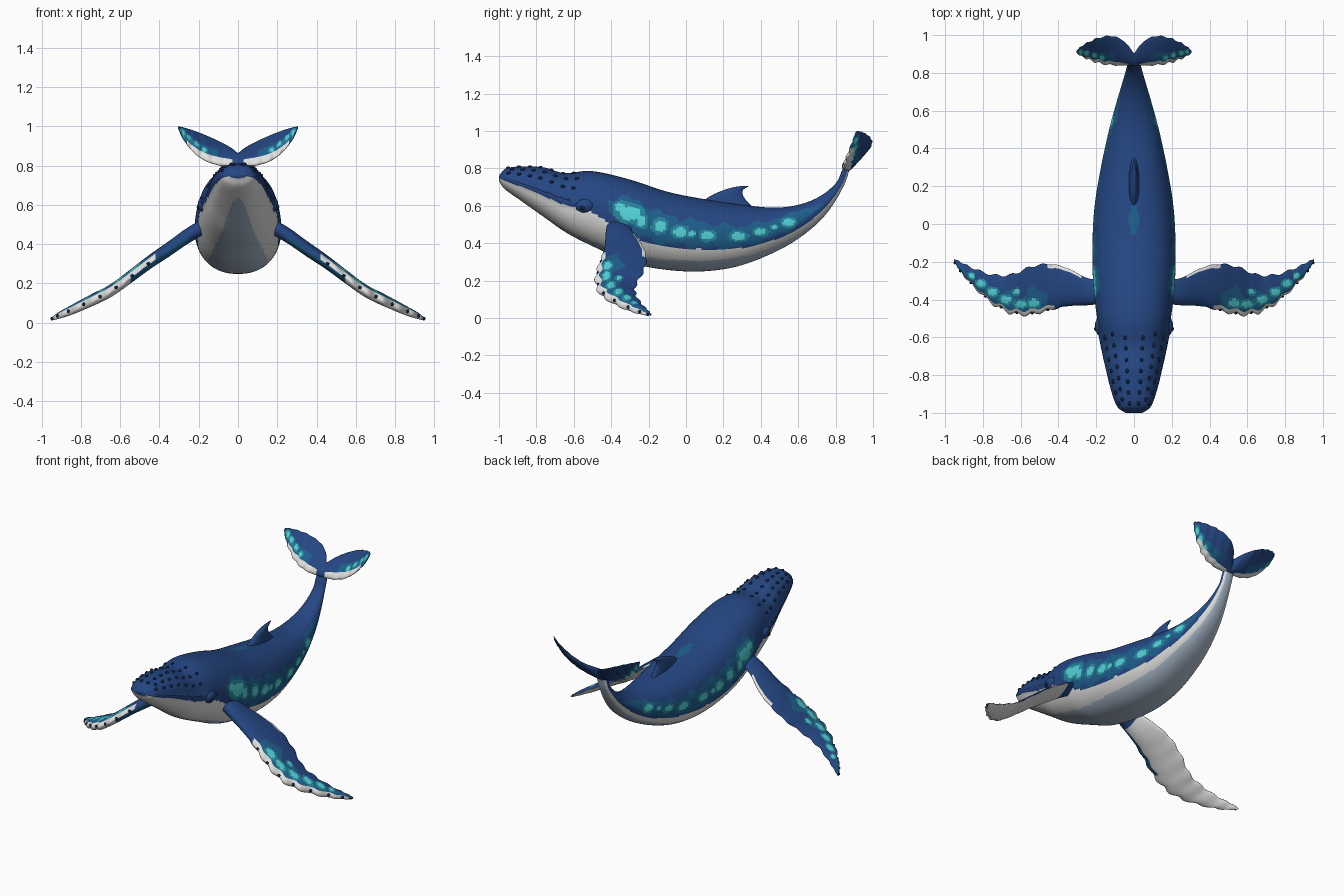
import bpy, bmesh, math
from math import sin, cos, pi
from mathutils import Vector

if "Cube" in bpy.data.objects:
    bpy.data.objects.remove(bpy.data.objects["Cube"])

# ---------- colours ----------
COLS = [("navy", (.018, .062, .225)), ("mid_blue", (.013, .112, .262)), ("teal", (.021, .235, .32)),
        ("bright_cyan", (.085, .64, .68)), ("off_white", (.76, .76, .75)), ("pale_blue", (.42, .51, .63)),
        ("dark_navy", (.007, .016, .055))]
MATS = []
for n, c in COLS:
    m = bpy.data.materials.new(n)
    m.diffuse_color = (*c, 1)
    m.use_nodes = True
    m.node_tree.nodes["Principled BSDF"].inputs["Base Color"].default_value = m.diffuse_color
    MATS.append(m)
NAVY, MID, TEAL, CYAN, WHITE, PALE, DARK = range(7)


# ---------- helpers ----------
def spline(rows, t):
    """Catmull-Rom through rows of numbers, t in 0..len-1"""
    i = min(int(t), len(rows) - 2)
    f = t - i
    b, c = rows[i], rows[i + 1]
    a = rows[i - 1] if i > 0 else [2 * p - q for p, q in zip(b, c)]
    d = rows[i + 2] if i + 2 < len(rows) else [2 * q - p for p, q in zip(b, c)]
    return [.5 * (2 * q + (r - p) * f + (2 * p - 5 * q + 4 * r - s) * f * f + (3 * q - p - 3 * r + s) * f ** 3)
            for p, q, r, s in zip(a, b, c, d)]


def table(pts, y):
    if y <= pts[0][0]:
        return pts[0][1]
    for (a, u), (b, v) in zip(pts, pts[1:]):
        if y <= b:
            return u + (v - u) * (y - a) / (b - a)
    return pts[-1][1]


def spot(p, q, spots, grow=1):
    return any(((p - a) / (r * grow)) ** 2 + ((q - b) / (s * grow)) ** 2 < 1 for a, b, r, s in spots)


def finish(name, bm, mirror=False):
    bmesh.ops.recalc_face_normals(bm, faces=bm.faces)
    for f in bm.faces:
        f.smooth = True
    me = bpy.data.meshes.new(name)
    bm.to_mesh(me)
    bm.free()
    for m in MATS:
        me.materials.append(m)
    ob = bpy.data.objects.new(name, me)
    bpy.context.collection.objects.link(ob)
    if mirror:
        ob.modifiers.new("mirror", "MIRROR")
    return ob


def loft(name, surf, ns, na, colour, caps=(True, True), mirror=False):
    """surf(s, a) -> point, s in 0..1, a in 0..2pi; colour(s, a, centre) -> index"""
    bm = bmesh.new()
    rings = [[bm.verts.new(surf(i / ns, 2 * pi * j / na)) for j in range(na)] for i in range(ns + 1)]
    for i in range(ns):
        for j in range(na):
            k = (j + 1) % na
            f = bm.faces.new((rings[i][j], rings[i][k], rings[i + 1][k], rings[i + 1][j]))
            f.material_index = colour((i + .5) / ns, 2 * pi * (j + .5) / na, f.calc_center_median())
    for ring, on in ((rings[0], caps[0]), (rings[-1], caps[1])):
        if on:
            bm.faces.new(ring)
    return finish(name, bm, mirror)


def beads(name, items, mat, mirror=True):
    """small spheres: (point, radius vector)"""
    bm = bmesh.new()
    for p, r in items:
        vs = bmesh.ops.create_icosphere(bm, subdivisions=2, radius=1)["verts"]
        for v in vs:
            v.co = Vector((v.co.x * r[0], v.co.y * r[1], v.co.z * r[2])) + Vector(p)
    for f in bm.faces:
        f.material_index = mat
    return finish(name, bm, mirror)


# ---------- body: back y,z / belly y,z / half width ----------
BODY = [(-.998, .765, -1, .735, .045), (-.96, .80, -.97, .69, .085), (-.88, .81, -.88, .625, .115),
        (-.76, .805, -.76, .54, .143), (-.65, .775, -.63, .45, .168), (-.5, .785, -.46, .365, .198),
        (-.3, .74, -.3, .295, .217), (-.1, .675, -.1, .257, .22), (.1, .635, .1, .25, .208),
        (.3, .605, .3, .283, .175), (.47, .59, .52, .375, .133), (.6, .605, .68, .485, .093),
        (.715, .65, .775, .59, .062), (.80, .72, .845, .71, .04), (.835, .79, .872, .785, .036),
        (.868, .85, .895, .84, .02)]
# height fraction where the white belly meets the blue back
EDGE = [(-1, .4), (-.76, .42), (-.57, .5), (-.45, .42), (-.22, .29), (.07, .31), (.34, .28), (.55, .25), (.9, .28)]
BAND = [(-.42, .6), (-.3, .55), (-.14, .48), (.02, .455), (.12, .44), (.28, .435), (.4, .46), (.55, .51), (.72, .6)]
BANDW = [(-.42, .02), (-.36, .08), (-.25, .095), (-.1, .075), (.3, .055), (.6, .04), (.74, .0)]
SPOTS = [(-.3, .56, .055, .036), (-.35, .59, .03, .025), (-.24, .52, .025, .03), (-.14, .49, .03, .03),
         (-.03, .46, .035, .024), (.115, .44, .032, .022), (.28, .437, .036, .02), (.4, .46, .03, .017),
         (.55, .51, .03, .02), (.47, .485, .015, .01), (.03, .45, .018, .014)]


def body(s, a):
    ty, tz, by, bz, w = spline(BODY, s * (len(BODY) - 1))
    h = (1 - cos(a)) / 2
    y = by + (ty - by) * h
    z = bz + (tz - bz) * h
    # lip ridge along the mouth, brow swelling at the eye
    if y < -.5:
        w *= 1 + .06 * math.exp(-((h - table(EDGE, y) - .06) / .07) ** 2) * min(1, (-.5 - y) / .1)
    sx = sin(a)
    return Vector((math.copysign(abs(sx) ** .88, sx) * w, y, z))


def body_colour(s, a, c):
    h = (1 - cos(a)) / 2
    e = table(EDGE, c.y)
    if h < e:
        lim = table([(-.9, .0), (-.75, .03), (-.4, .09), (0, .15), (.5, .13), (.8, .08)], c.y)
        return PALE if h < lim else WHITE
    if c.y < -.62 and -.975 < c.y and abs(h - e - .1) < .014:
        return DARK
    if spot(c.x, c.y, [(0, .02, .025, .075)]) and h > .8:
        return MID
    if h < .9 and c.y > -.42:
        if spot(c.y, c.z, SPOTS):
            return CYAN
        if spot(c.y, c.z, SPOTS, 1.55):
            return TEAL
        w = table(BANDW, c.y) * (1 + .15 * sin(c.y * 37) + .1 * sin(c.y * 71))
        if abs(c.z - table(BAND, c.y)) < w:
            return MID
    return NAVY


loft("body", body, 220, 120, body_colour)


def at(y, a):
    return min((body(i / 400, a) for i in range(401)), key=lambda p: abs(p.y - y))


# head knobs in rows, brows and eyes
beads("head_knobs", [(at(-.95 + .058 * i + .02 * (k % 2), pi - r), (.009, .012, .009))
                     for k, r in enumerate((.22, .62, 1.0)) for i in range(7)], DARK)
beads("brow", [((.175, -.54, .60), (.032, .055, .04))], NAVY)
beads("eye", [((.2, -.555, .588), (.011, .014, .012))], DARK)

# ---------- dorsal fin: z, front y, back y, half thickness ----------
FIN = [(.58, .04, .37, .03), (.625, .09, .325, .027), (.66, .145, .303, .021), (.685, .205, .305, .015),
       (.698, .25, .325, .01), (.706, .295, .337, .004)]


def fin(s, a):
    z, f, b, t = spline(FIN, s * (len(FIN) - 1))
    return Vector((t * sin(a), (f + b) / 2 - (b - f) / 2 * cos(a), z))


loft("dorsal_fin", fin, 24, 32, lambda s, a, c: NAVY)


# ---------- blades: x, leading y,z, trailing y,z, half thickness ----------
def blade(rows, bumps, amp):
    def surf(s, a):
        x, ly, lz, ty, tz, h = spline(rows, s * (len(rows) - 1))
        v = (1 - cos(a)) / 2
        wave = amp * math.sin(pi * min(1, max(0, (s - .2) / .8)))
        ly -= wave * sin(s * bumps * 2 * pi)
        ty += wave * .6 * sin(s * bumps * 2 * pi + 1)
        d = Vector((0, ty - ly, tz - lz))
        n = Vector((0, -d.z, d.y)).normalized()
        return Vector((max(x, 0), ly, lz)) + d * v + n * (h * sin(a) * (1.3 - .75 * v))
    return surf


FLIP = [(.15, -.42, .50, -.3, .51, .04), (.25, -.43, .44, -.285, .46, .042), (.35, -.435, .37, -.235, .39, .04),
        (.45, -.457, .30, -.212, .325, .037), (.55, -.48, .225, -.228, .25, .035), (.65, -.472, .155, -.268, .175, .033),
        (.75, -.42, .105, -.268, .125, .031), (.85, -.33, .06, -.235, .072, .025), (.92, -.25, .031, -.2, .038, .016),
        (.953, -.195, .016, -.185, .019, .005)]
FSPOTS = [(.53, -.42, .025, .022), (.6, -.425, .028, .018), (.68, -.4, .026, .02), (.75, -.36, .024, .02),
          (.81, -.315, .022, .018), (.62, -.36, .016, .014), (.86, -.275, .014, .014)]
flipper = blade(FLIP, 11, .011)


def flipper_colour(s, a, c):
    v = (1 - cos(a)) / 2
    if a > pi:
        return MID if v < .14 and .25 < c.x < .55 else (NAVY if c.x < .27 else WHITE)
    if c.x > .42 and v < .11 or (.28 < c.x < .46 and v > .93):
        return WHITE
    if spot(c.x, c.y, FSPOTS):
        return CYAN
    if spot(c.x, c.y, FSPOTS, 1.5):
        return TEAL
    return MID if c.x > .46 and v < .5 + .1 * sin(c.x * 50) else NAVY


loft("flippers", flipper, 120, 56, flipper_colour, (False, True), True)
beads("flipper_knobs", [(flipper((i + .75) / 11, .12), (.009, .009, .009)) for i in range(3, 11)], DARK)

FLUKE = [(0, .845, .79, .9, .862, .028), (.04, .843, .797, .955, .893, .026), (.10, .842, .805, .992, .925, .022),
         (.17, .85, .828, .99, .957, .018), (.23, .868, .872, .968, .98, .014), (.28, .89, .935, .94, .995, .009),
         (.305, .906, .988, .915, 1.0, .003)]
TSPOTS = [(.17, .88, .014, .014), (.21, .893, .014, .014), (.25, .905, .014, .014), (.28, .91, .012, .014)]


def fluke_colour(s, a, c):
    v = (1 - cos(a)) / 2
    if v < .22 and .03 < c.x < .26:
        return WHITE
    if spot(c.x, c.y, TSPOTS, .8):
        return CYAN
    if spot(c.x, c.y, TSPOTS, 1.3):
        return TEAL
    return MID if v < .5 and c.x > .1 else NAVY


loft("tail_flukes", blade(FLUKE, 7, .006), 80, 48, fluke_colour, (False, True), True)
